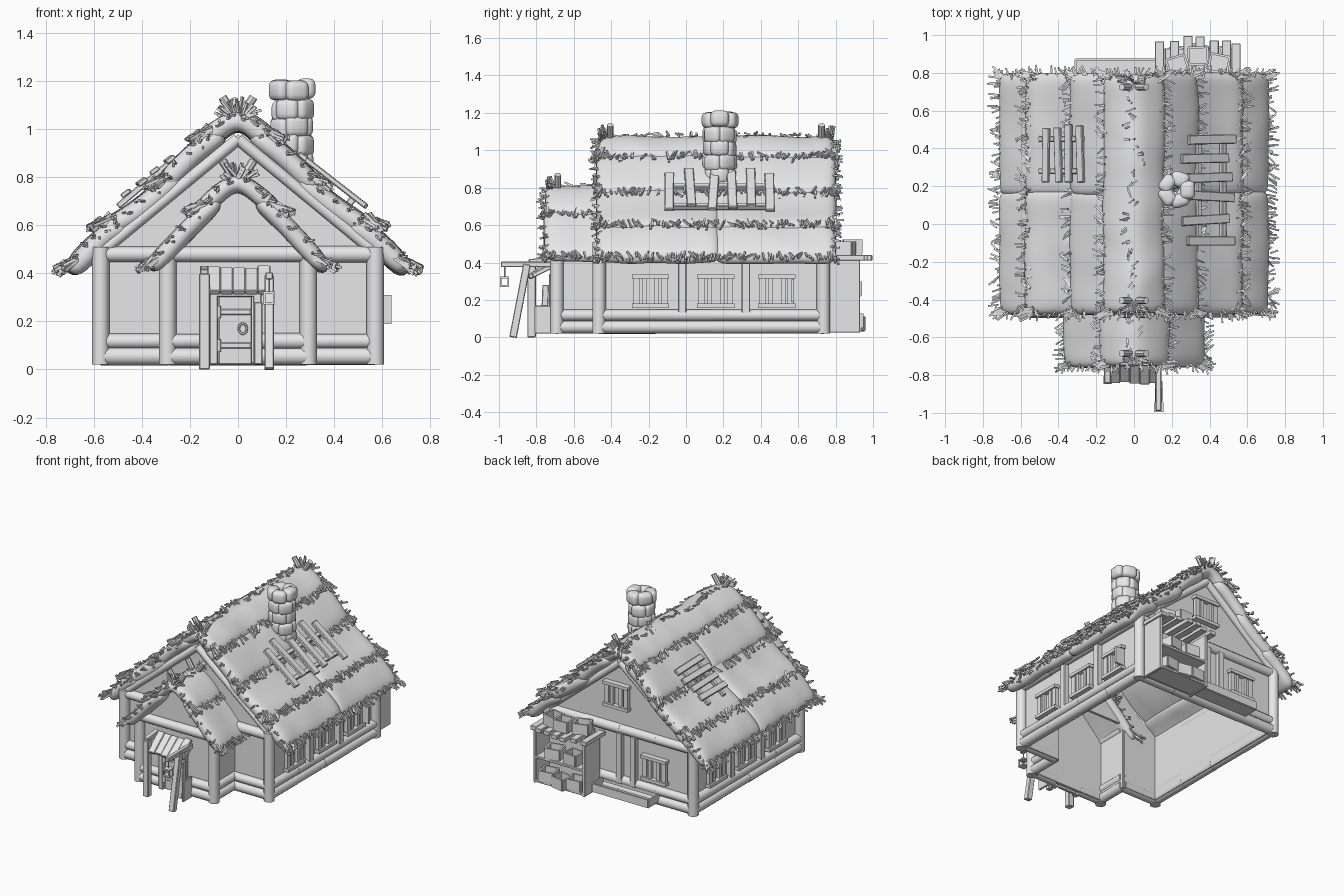
import bpy, bmesh, math, random
from mathutils import Vector as V, Matrix

random.seed(4)
R = random.uniform
if "Cube" in bpy.data.objects:
    bpy.data.objects.remove(bpy.data.objects["Cube"])

GREY = bpy.data.materials.new("plain_grey")
GREY.use_nodes = True
GREY.diffuse_color = (0.8, 0.8, 0.8, 1)
GREY.node_tree.nodes["Principled BSDF"].inputs["Base Color"].default_value = (0.8, 0.8, 0.8, 1)


def finish(name, bm, smooth=None, bevel=0):
    me = bpy.data.meshes.new(name)
    bm.to_mesh(me)
    bm.free()
    me.materials.append(GREY)
    ob = bpy.data.objects.new(name, me)
    bpy.context.collection.objects.link(ob)
    if smooth == "all":
        me.shade_smooth()
    elif smooth == "angle":
        bpy.ops.object.select_all(action="DESELECT")
        ob.select_set(True)
        bpy.context.view_layer.objects.active = ob
        bpy.ops.object.shade_smooth_by_angle(angle=math.radians(40))
    if bevel:
        m = ob.modifiers.new("bevel", "BEVEL")
        m.width, m.segments = bevel, 3 if smooth else 1
    return ob


def frame(a, b, w, t, up):
    a, b = V(a), V(b)
    d = b - a
    side = V(up).cross(d)
    if side.length < 1e-4:
        side = V((0, 1, 0)).cross(d)
    side.normalize()
    n = d.cross(side).normalized()
    m = Matrix((side * w, n * t, d)).transposed().to_4x4()
    m.translation = (a + b) / 2
    return m


def bar(bm, a, b, w, t=None, up=(0, 0, 1)):
    bmesh.ops.create_cube(bm, size=1, matrix=frame(a, b, w, t or w, up))


def rod(bm, a, b, r, sides=12):
    bmesh.ops.create_cone(bm, cap_ends=True, segments=sides, radius1=r, radius2=r, depth=1,
                          matrix=frame(a, b, 1, 1, (0, 0, 1)))


def logs(bm, a, b, r, piece=0.3):
    # a run of round timbers laid end to end
    a, b = V(a), V(b)
    n = max(1, round((b - a).length / piece))
    for i in range(n):
        rod(bm, a.lerp(b, i / n), a.lerp(b, (i + 1) / n), r * R(0.92, 1.06))


def plate(bm, pts, y, t=0.02):
    f = bm.faces.new([bm.verts.new((x, y, z)) for x, z in pts])
    g = bmesh.ops.extrude_face_region(bm, geom=[f])
    bmesh.ops.translate(bm, vec=(0, t, 0), verts=[v for v in g["geom"] if isinstance(v, bmesh.types.BMVert)])
    bmesh.ops.recalc_face_normals(bm, faces=bm.faces)


# Walls: gable plates and side plates, open underneath
right = [(0.55, 0.5), (0.4, 0.6), (0.2, 0.8)]
left = [(-x, z) for x, z in reversed(right)]
bm = bmesh.new()
plate(bm, [(-0.55, 0.03), (0.55, 0.03)] + right + [(0, 0.98)] + left, 0.71)
plate(bm, [(-0.55, 0.03), (-0.28, 0.03), (-0.28, 0.5), (0.28, 0.5), (0.28, 0.03), (0.55, 0.03)]
      + right + [(0, 0.98)] + left, -0.45)
plate(bm, [(-0.28, 0.03), (0.28, 0.03), (0.28, 0.52), (0, 0.76), (-0.28, 0.52)], -0.68)
for s in (1, -1):
    bar(bm, (s * 0.55, -0.44, 0.27), (s * 0.55, 0.72, 0.27), 0.02, 0.48)
    bar(bm, (s * 0.28, -0.67, 0.27), (s * 0.28, -0.44, 0.27), 0.02, 0.48)
finish("walls", bm)

# Timber frame: base logs, corner posts, wall beams
bm = bmesh.new()
for s in (1, -1):
    for z, r in ((0.055, 0.036), (0.118, 0.032), (0.48, 0.033)):
        logs(bm, (s * 0.57, -0.46, z), (s * 0.57, 0.73, z), r)
        logs(bm, (s * 0.29, -0.68, z), (s * 0.29, -0.46, z), r)
        logs(bm, (s * 0.57, -0.46, z), (s * 0.29, -0.46, z), r)
        logs(bm, (0, 0.73, z), (s * 0.57, 0.73, z), r)
        logs(bm, (s * (0.1 if z < 0.3 else 0), -0.69, z), (s * 0.29, -0.69, z), r)
    for x, y in ((0.572, -0.465), (0.572, 0.735), (0.293, -0.69)):
        rod(bm, (s * x, y, 0.02), (s * x, y, 0.51), 0.036)
    # rafters in the gables
    for y in (0.74, -0.455):
        rod(bm, (0, y, 0.96), (s * 0.57, y, 0.49), 0.025)
finish("timber_frame", bm, "angle")

bm = bmesh.new()
for s in (1, -1):
    for y in (-0.02, 0.32):
        bar(bm, (s * 0.575, y, 0.12), (s * 0.575, y, 0.45), 0.045, 0.045)
for x in (0, -0.11):
    bar(bm, (x, 0.74, 0.1), (x, 0.74, 0.46), 0.045, 0.045)
finish("wall_studs", bm, None, 0.004)


# Windows
def window(bm, c, u, n):
    c, u, n, z = V(c), V(u), V(n), V((0, 0, 1))
    bar(bm, c - u * 0.08, c + u * 0.08, 0.012, 0.15)
    for k in (1, -1):
        h = c + n * 0.02 + z * 0.078 * k
        bar(bm, h - u * 0.1, h + u * 0.1, 0.04, 0.022)
        for off, w in ((0.075, 0.034), (0.034, 0.024)):
            p = c + n * 0.015 + u * off * k
            bar(bm, p - z * 0.075, p + z * 0.075, w, 0.025, n.cross(z).cross(z))


bm = bmesh.new()
for s in (1, -1):
    for y in (-0.19, 0.16, 0.485):
        window(bm, (s * 0.562, y, 0.247), (0, 1, 0), (s, 0, 0))
window(bm, (-0.28, 0.735, 0.27), (1, 0, 0), (0, 1, 0))
window(bm, (0.02, 0.735, 0.72), (1, 0, 0), (0, 1, 0))
bar(bm, (0.605, 0.57, 0.19), (0.605, 0.57, 0.31), 0.07, 0.015)
finish("windows", bm)


# Thatch: overlapping padded tiers
def thatch(name, pts, y0, y1, thick):
    bm = bmesh.new()
    n = max(3, round((y1 - y0) / 0.09))
    rows = []
    for i in range(n + 1):
        y = y0 + (y1 - y0) * i / n
        rows.append([bm.verts.new((x + R(-.006, .006), y, z + R(-.009, .009))) for x, z in pts])
    for a, b in zip(rows, rows[1:]):
        for j in range(len(pts) - 1):
            bm.faces.new((a[j], a[j + 1], b[j + 1], b[j]))
    bm.normal_update()
    if sum(f.normal.z for f in bm.faces) < 0:
        bmesh.ops.reverse_faces(bm, faces=bm.faces)
    ob = finish(name, bm, "all")
    m = ob.modifiers.new("thickness", "SOLIDIFY")
    m.thickness, m.offset = thick, -1
    ob.modifiers.new("soften", "SUBSURF").levels = 2


main_tiers = [[(0.08, 1.02), (0.19, 0.95), (0.28, 0.865), (0.365, 0.775)],
              [(0.26, 0.85), (0.37, 0.75), (0.48, 0.67), (0.6, 0.605)],
              [(0.47, 0.65), (0.57, 0.6), (0.65, 0.53), (0.74, 0.43)]]
main_cap = [(0.185, 0.97), (0.1, 1.04), (0, 1.095), (-0.1, 1.04), (-0.185, 0.97)]
porch_tiers = [[(0.1, 0.74), (0.2, 0.65), (0.3, 0.545), (0.4, 0.435)]]
porch_cap = [(0.21, 0.665), (0.1, 0.77), (0, 0.83), (-0.1, 0.77), (-0.21, 0.665)]


def fan(bm, p, d, n, spread, length, w=0.009, scatter=0.018):
    for _ in range(n):
        q = V(p) + V((R(-1, 1), R(-1, 1), R(-.5, .5))) * scatter
        e = (V(d).normalized() + V((R(-1, 1), R(-1, 1), R(-1, 1))) * spread).normalized()
        bar(bm, q - e * length * 0.4, q + e * length * R(0.4, 0.8), w)


straw = bmesh.new()
sticks = bmesh.new()


def roof(name, tiers, cap, y0, y1, cuts, thick):
    ends = [(y0, -1), (y1, 1)]
    edges = [t[-1] for t in tiers] + [cap[0]]
    thatch(name + "_ridge", cap, y0 - 0.01, y1 + 0.01, thick)
    for a, b in zip(cuts, cuts[1:]):
        for s in (1, -1):
            for t in tiers:
                thatch(name + "_tier", [(s * x, z) for x, z in t], a - 0.02, b + 0.02, thick)
    for s in (1, -1):
        for x, z in edges:
            # straw in loose bunches along the lower edge of each tier
            y = y0 + 0.03
            while y < y1:
                fan(straw, (s * (x - 0.02), y, z + 0.005), (s, R(-.8, .8), -0.7),
                    random.choice((2, 3, 5)), 0.3, 0.055, 0.009, 0.022)
                y += R(0.03, 0.06)
            # larger tufts at the tier ends
            for y, k in ends:
                fan(straw, (s * (x - 0.045), y, z + 0.015), (s * 0.9, k * 0.3, -0.6), 11, 0.28, 0.095, 0.011)
        # straw along the gable edges
        for t in tiers + [cap[:3]]:
            for (xa, za), (xb, zb) in zip(t, t[1:]):
                for y, k in ends:
                    for f in (0.25, 0.75):
                        p = (s * (xa + (xb - xa) * f), y, za + (zb - za) * f - 0.03)
                        fan(straw, p, (s * 0.4, k, -0.1), 3, 0.4, 0.055)
    # ridge tufts and crossed sticks
    top = cap[2][1]
    for i in range(int((y1 - y0) / 0.05)):
        fan(straw, (R(-.04, .04), y0 + 0.05 * i + 0.03, top - 0.015), (R(-1, 1), R(-1, 1), 0.3), 2, 0.3, 0.04)
    for y, k in ends:
        for a in range(9):
            g = math.radians(20 + a * 17.5)
            fan(straw, (math.cos(g) * 0.05, y - k * 0.02, top - 0.05 + math.sin(g) * 0.04),
                (math.cos(g), k * 0.2, math.sin(g)), 2, 0.12, 0.06, 0.011)
        for s in (1, -1):
            rod(sticks, (s * 0.02, y - k * 0.06, top - 0.03), (s * 0.065, y - k * 0.06, top + 0.04), 0.018, 8)


roof("main_roof", main_tiers, main_cap, -0.465, 0.785, (-0.465, 0.165, 0.785), 0.09)
roof("front_roof", porch_tiers, porch_cap, -0.745, -0.42, (-0.745, -0.42), 0.078)
finish("straw_tufts", straw)
finish("ridge_sticks", sticks, "angle")

# Chimney: rings of rounded stones
bm = bmesh.new()
for i in range(7):
    z, r, h = (0.72 + i * 0.072, 0.049, 0.09) if i < 6 else (1.165, 0.058, 0.085)
    for k in range(5):
        g = math.tau * (k + 0.5 * (i % 2)) / 5
        c = V((0.225 + r * math.cos(g), 0.18 + r * math.sin(g), z + R(-.006, .006)))
        o = V((math.cos(g), math.sin(g), 0)) * 0.038 * R(0.92, 1.1)
        bar(bm, c - o, c + o, 0.098, h)
finish("chimney", bm, "all", 0.026)

# Repair planks lying on the roof
bm = bmesh.new()
for i, y in enumerate((-0.09, 0.03, 0.14, 0.25, 0.35, 0.45)):
    j = R(-.02, .02)
    bar(bm, (0.27 + j, y + R(-.02, .02), 0.885 - j * 0.77), (0.52 + j, y, 0.69 - j * 0.77), 0.05, 0.022)
for x, z in ((0.34, 0.805), (0.47, 0.7)):
    bar(bm, (x, -0.11, z), (x, 0.47, z), 0.03, 0.03, (0.6, 0, 0.8))
for i in range(4):
    x, z = -0.29 - i * 0.058, 0.875 - i * 0.047
    bar(bm, (x + R(-.015, .015), 0.22, z), (x, 0.52 + R(-.03, .01), z), 0.044, 0.02, (-0.6, 0, 0.8))
for y in (0.28, 0.45):
    bar(bm, (-0.26, y, 0.882), (-0.5, y, 0.68), 0.03, 0.025)
finish("roof_planks", bm, None, 0.004)

# Door with hinges, ring handle and frame
bm = bmesh.new()
bar(bm, (-0.012, -0.7, 0.02), (-0.012, -0.7, 0.305), 0.14, 0.02)
for z in (0.1, 0.24):
    bar(bm, (-0.08, -0.712, z), (0.055, -0.712, z), 0.01, 0.024)
for x in (-0.1, 0.08):
    bar(bm, (x, -0.715, 0.02), (x, -0.715, 0.34), 0.035)
bar(bm, (-0.11, -0.715, 0.32), (0.1, -0.715, 0.32), 0.035)
finish("door", bm, None, 0.004)
bm = bmesh.new()
for z in (0.1, 0.24):
    rod(bm, (-0.082, -0.722, z - 0.025), (-0.082, -0.722, z + 0.025), 0.011)
for k in range(10):
    a, b = math.tau * k / 10, math.tau * (k + 1) / 10
    rod(bm, (0.02 + 0.017 * math.cos(a), -0.717, 0.17 + 0.022 * math.sin(a)),
        (0.02 + 0.017 * math.cos(b), -0.717, 0.17 + 0.022 * math.sin(b)), 0.005, 6)
finish("door_fittings", bm, "angle")

# Porch awning, posts and hanging lantern
bm = bmesh.new()
for i in range(5):
    x = -0.1 + i * 0.052
    bar(bm, (x, -0.71, 0.425 + R(-.01, .005)), (x, -0.835 + R(-.01, .01), 0.32), 0.053, 0.024)
bar(bm, (-0.14, -0.825, 0), (-0.14, -0.825, 0.4), 0.045)
bar(bm, (-0.14, -0.84, 0.4), (-0.14, -0.71, 0.415), 0.035)
bar(bm, (0.13, -0.925, 0), (0.13, -0.85, 0.39), 0.04)
bar(bm, (0.13, -0.99, 0.39), (0.13, -0.71, 0.39), 0.03)
bar(bm, (0.13, -0.82, 0.33), (0.13, -0.71, 0.385), 0.025)
bar(bm, (0.085, -0.76, 0.02), (0.085, -0.75, 0.28), 0.035)
bar(bm, (0.13, -0.81, 0.095), (0.13, -0.71, 0.095), 0.015, 0.15)
finish("porch", bm, None, 0.004)
bm = bmesh.new()
for z in (0.275, 0.32):
    bar(bm, (0.13, -0.97, z - 0.005), (0.13, -0.97, z + 0.005), 0.05)
for x in (0.11, 0.15):
    for y in (-0.99, -0.95):
        bar(bm, (x, y, 0.275), (x, y, 0.32), 0.008)
rod(bm, (0.13, -0.97, 0.32), (0.13, -0.97, 0.385), 0.004, 6)
finish("lantern", bm)


# Back storage rack with crates, and a trough
def crate(bm, c, size, turn=0):
    x, y, z = (k / 2 for k in size)
    start = len(bm.verts)
    bar(bm, (-x, 0, -z), (x, 0, -z), 2 * y, 0.012)
    for s in (1, -1):
        bar(bm, (-x, s * y, 0), (x, s * y, 0), 0.012, 2 * z)
        bar(bm, (s * x, -y, 0), (s * x, y, 0), 0.012, 2 * z)
    bm.verts.ensure_lookup_table()
    bmesh.ops.transform(bm, matrix=Matrix.Translation(c) @ Matrix.Rotation(turn, 4, "Z"), verts=bm.verts[start:])


bm = bmesh.new()
for x in (0.16, 0.545):
    bar(bm, (x, 0.755, 0.22), (x, 0.93, 0.22), 0.02, 0.39)
bar(bm, (0.16, 0.77, 0.22), (0.545, 0.77, 0.22), 0.015, 0.38)
for z in (0.04, 0.21):
    bar(bm, (0.16, 0.85, z), (0.545, 0.85, z), 0.16, 0.018)
for x in (0.135, 0.215, 0.285, 0.35, 0.425, 0.49, 0.54):
    bar(bm, (x, 0.75, 0.425), (x, 0.985 + R(-.03, .015), 0.425), 0.048, 0.03)
finish("storage_rack", bm, None, 0.003)
bm = bmesh.new()
for x, y, z, turn in ((0.24, 0.89, 0.09, 0.1), (0.35, 0.9, 0.075, -0.2), (0.46, 0.89, 0.09, 0.15),
                      (0.27, 0.88, 0.26, -0.1), (0.42, 0.88, 0.26, 0.2), (0.34, 0.89, 0.485, 0.05),
                      (0.23, 0.84, 0.475, 0.3), (0.45, 0.85, 0.475, -0.2)):
    crate(bm, (x, y, z), (0.1, 0.09, 0.075), turn)
crate(bm, (-0.09, 0.81, 0.08), (0.44, 0.12, 0.055))
finish("crates_and_trough", bm)
